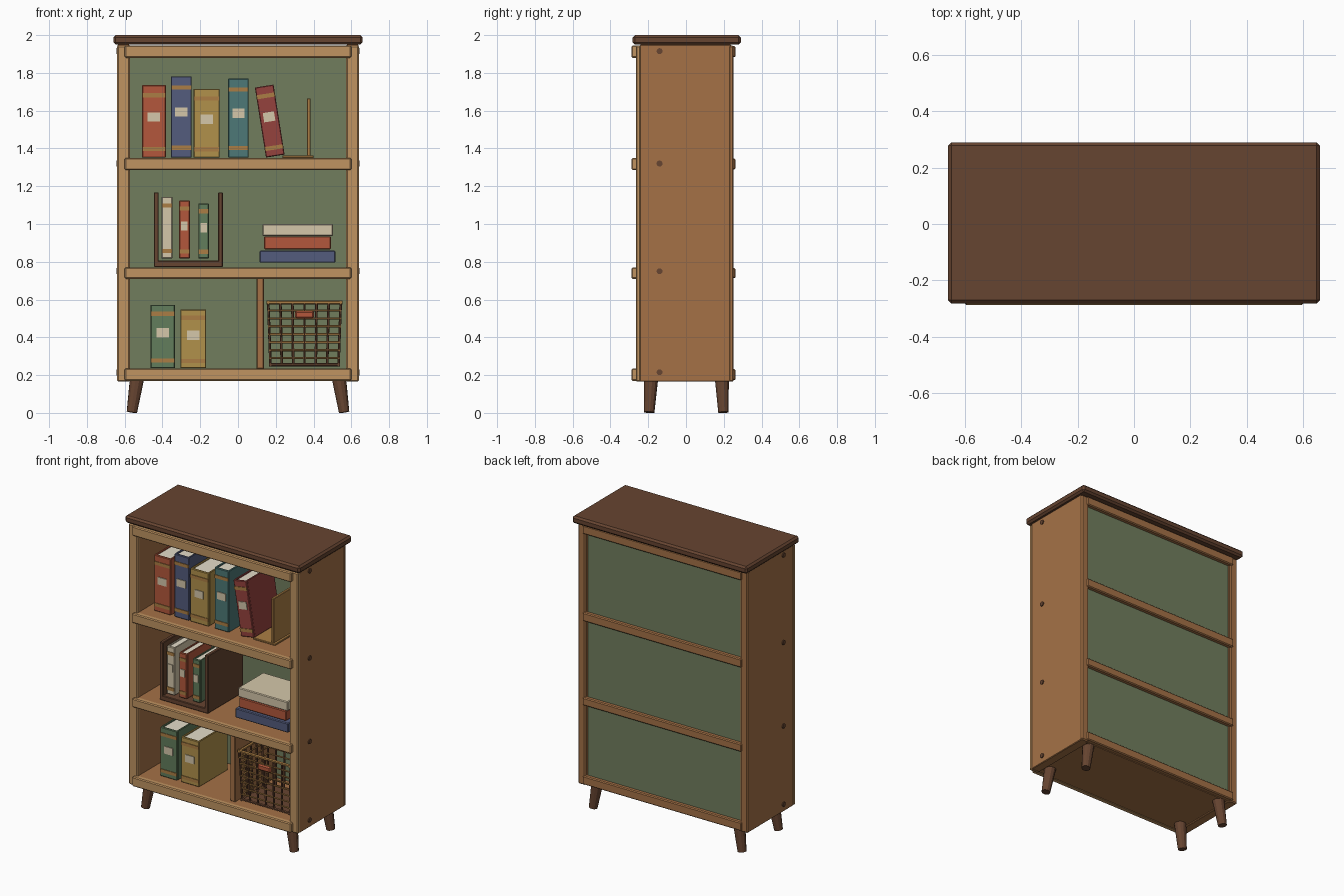
import bpy, bmesh, math
from mathutils import Matrix, Vector

if "Cube" in bpy.data.objects:
    bpy.data.objects.remove(bpy.data.objects["Cube"])


def mat(name, r, g, b):
    m = bpy.data.materials.new(name)
    m.diffuse_color = [(c / 255) ** 2.2 for c in (r, g, b)] + [1]
    m.use_nodes = True
    m.node_tree.nodes["Principled BSDF"].inputs["Base Color"].default_value = m.diffuse_color
    return m


TAN = mat("light_wood", 190, 146, 97)
WOOD = mat("mid_wood", 163, 113, 72)
DARK = mat("dark_wood", 102, 70, 52)
GREEN = mat("panel_green", 112, 125, 94)
RED = mat("red", 178, 88, 62)
BLUE = mat("blue", 84, 92, 124)
MUSTARD = mat("mustard", 176, 144, 76)
TEAL = mat("teal", 78, 120, 118)
MAROON = mat("maroon", 148, 68, 64)
SAGE = mat("sage", 98, 124, 92)
CREAM = mat("cream", 212, 198, 168)
PAGE = mat("page", 228, 220, 200)
GOLD = mat("gold", 170, 125, 70)


def finish(name, bm, m):
    me = bpy.data.meshes.new(name)
    bm.to_mesh(me)
    bm.free()
    me.materials.append(m)
    ob = bpy.data.objects.new(name, me)
    bpy.context.collection.objects.link(ob)
    return ob


def box(name, x, y, z, m, bevel=0.0, M=None):
    """Box from (min, max) pairs, with an optional chamfer and placement matrix."""
    bm = bmesh.new()
    bmesh.ops.create_cube(bm, size=1)
    for v in bm.verts:
        v.co = [(a + b) / 2 + c * (b - a) for (a, b), c in zip((x, y, z), v.co)]
    ob = finish(name, bm, m)
    if M:
        ob.matrix_world = M
    if bevel:
        mod = ob.modifiers.new("bevel", "BEVEL")
        mod.width, mod.segments = bevel, 1
    return ob


def rod(name, p, q, r1, m, r2=None, sides=8):
    """Tapered round bar from p to q."""
    p, q = Vector(p), Vector(q)
    bm = bmesh.new()
    M = Matrix.Translation((p + q) / 2) @ (q - p).to_track_quat('Z', 'Y').to_matrix().to_4x4()
    bmesh.ops.create_cone(bm, cap_ends=True, segments=sides, radius1=r1,
                          radius2=r1 if r2 is None else r2, depth=(q - p).length, matrix=M)
    return finish(name, bm, m)


def book(name, x, z, w, h, m, depth=0.31, tilt=0, y=-0.18):
    """Upright book: spine, two boards, page block, bands and label."""
    M = Matrix.Translation((x, y, z)) @ Matrix.Rotation(-tilt, 4, 'Y')
    t = min(0.012, w * 0.15)
    box(name + "_spine", (0, w), (0, 0.016), (0, h), m, 0.004, M)
    for side, x0 in (("left", 0), ("right", w - t)):
        box(f"{name}_{side}_board", (x0, x0 + t), (0.012, depth), (0, h), m, 0.002, M)
    box(name + "_pages", (t, w - t), (0.014, depth - 0.01), (0.008, h - 0.008), PAGE, 0, M)
    for i, f in enumerate((0.12, 0.86)):
        box(f"{name}_band_{i}", (0.002, w - 0.002), (-0.004, 0.005),
            (h * f - 0.011, h * f + 0.011), GOLD, 0, M)
    lw = min(0.033, w * 0.3)
    box(name + "_label", (w / 2 - lw, w / 2 + lw), (-0.005, 0.005),
        (h * 0.56 - 0.025, h * 0.56 + 0.025), CREAM, 0, M)


# Carcass: top, sides, stiles, back
box("top_slab", (-0.66, 0.66), (-0.282, 0.29), (1.95, 2.0), DARK, 0.012)
box("back_panel", (-0.58, 0.58), (0.215, 0.235), (0.18, 1.94), GREEN)
for s, side in ((-1, "left"), (1, "right")):
    def span(a, b):
        return tuple(sorted((s * a, s * b)))
    box(side + "_side_panel", span(0.575, 0.638), (-0.245, 0.238), (0.165, 1.95), WOOD, 0.004)
    box(side + "_front_stile", span(0.573, 0.64), (-0.266, -0.238), (0.165, 1.945), TAN, 0.007)
    box(side + "_back_stile", span(0.585, 0.64), (0.225, 0.252), (0.165, 1.945), WOOD, 0.007)

    # Side screw plugs
    for i, z in enumerate((1.915, 1.32, 0.75, 0.215)):
        rod(f"{side}_plug_{i}", (s * 0.63, -0.14, z), (s * 0.644, -0.14, z), 0.016, DARK, sides=12)

    # Splayed legs
    for end, yt, yb in (("front", -0.185, -0.195), ("back", 0.19, 0.198)):
        leg = rod(f"{side}_{end}_leg", (s * 0.562, yb, 0.003), (s * 0.535, yt, 0.18),
                  0.028, DARK, 0.038, 12)

# Shelves with front and back rails
for i, (z0, z1) in enumerate(((0.17, 0.235), (0.71, 0.77), (1.285, 1.35), (1.88, 1.945))):
    box(f"shelf_{i}", (-0.578, 0.578), (-0.255, 0.225), (z0 + 0.003, z1 - 0.001), WOOD)
    box(f"front_rail_{i}", (-0.6, 0.6), (-0.288, -0.25), (z0, z1), TAN, 0.006)
    box(f"back_rail_{i}", (-0.6, 0.6), (0.225, 0.262), (z0 + 0.003, z1 - 0.003), WOOD, 0.006)

# Top shelf books and bookend
book("red_book", -0.508, 1.352, 0.126, 0.383, RED, 0.30)
book("blue_book", -0.355, 1.352, 0.11, 0.43, BLUE, 0.32)
book("mustard_book", -0.235, 1.352, 0.138, 0.363, MUSTARD, 0.31)
book("teal_book", -0.052, 1.352, 0.108, 0.418, TEAL, 0.32)
book("leaning_book", 0.148, 1.352, 0.1, 0.375, MAROON, 0.29, math.radians(9))
box("bookend_base", (0.235, 0.4), (-0.17, 0.12), (1.35, 1.362), GOLD, 0.002)
box("bookend_plate", (0.365, 0.384), (-0.165, 0.12), (1.355, 1.665), GOLD, 0.003)

# Middle shelf: book cradle and stack
box("cradle_base", (-0.445, -0.08), (-0.21, 0.17), (0.772, 0.806), DARK, 0.004)
box("cradle_left", (-0.445, -0.42), (-0.21, 0.17), (0.78, 1.168), DARK, 0.004)
box("cradle_right", (-0.105, -0.08), (-0.21, 0.17), (0.78, 1.168), DARK, 0.004)
book("small_cream_book", -0.405, 0.818, 0.058, 0.325, CREAM, 0.27, y=-0.19)
book("small_red_book", -0.312, 0.818, 0.057, 0.306, RED, 0.27, y=-0.19)
book("small_green_book", -0.21, 0.818, 0.056, 0.29, SAGE, 0.27, y=-0.19)
box("stack_blue", (0.115, 0.515), (-0.195, 0.1), (0.795, 0.86), BLUE, 0.005)
box("stack_red", (0.137, 0.492), (-0.185, 0.09), (0.866, 0.935), RED, 0.005)
box("stack_cream", (0.13, 0.503), (-0.185, 0.085), (0.936, 1.0), CREAM, 0.005)

# Bottom shelf: books and divider
book("tall_green_book", -0.462, 0.237, 0.128, 0.335, SAGE, 0.30)
book("wide_mustard_book", -0.305, 0.237, 0.136, 0.31, MUSTARD, 0.31)
box("divider", (0.098, 0.137), (-0.225, 0.22), (0.233, 0.712), WOOD, 0.004)


# Basket: corner loops widening upwards, joined by uprights
def ring(z):
    g = 0.012 * (z - 0.25) / 0.34
    x0, x1, y0, y1 = 0.172 - g, 0.532 + g, -0.2 - g, 0.08 + g
    return [Vector(c) for c in ((x0, y0, z), (x1, y0, z), (x1, y1, z), (x0, y1, z))]


def loop(name, z, r, m):
    c = ring(z)
    for k in range(4):
        a, b = c[k], c[(k + 1) % 4]
        e = (b - a).normalized() * r
        rod(f"{name}_{k}", a - e, b + e, r, m, sides=6)


loop("basket_foot", 0.255, 0.009, DARK)
loop("basket_rim", 0.585, 0.01, GOLD)
for i in range(7):
    loop(f"basket_weave_{i}", 0.29 + i * 0.042, 0.006, GOLD)
lo, hi = ring(0.255), ring(0.585)
for k, n in enumerate((6, 5, 6, 5)):
    for i in range(n):
        f = i / n
        rod(f"basket_upright_{k}_{i}", lo[k].lerp(lo[(k + 1) % 4], f),
            hi[k].lerp(hi[(k + 1) % 4], f), 0.007, DARK, sides=6)
box("basket_floor", (0.172, 0.532), (-0.2, 0.08), (0.248, 0.258), DARK)
box("basket_tag", (0.302, 0.402), (-0.226, -0.205), (0.5, 0.54), RED, 0.008)
